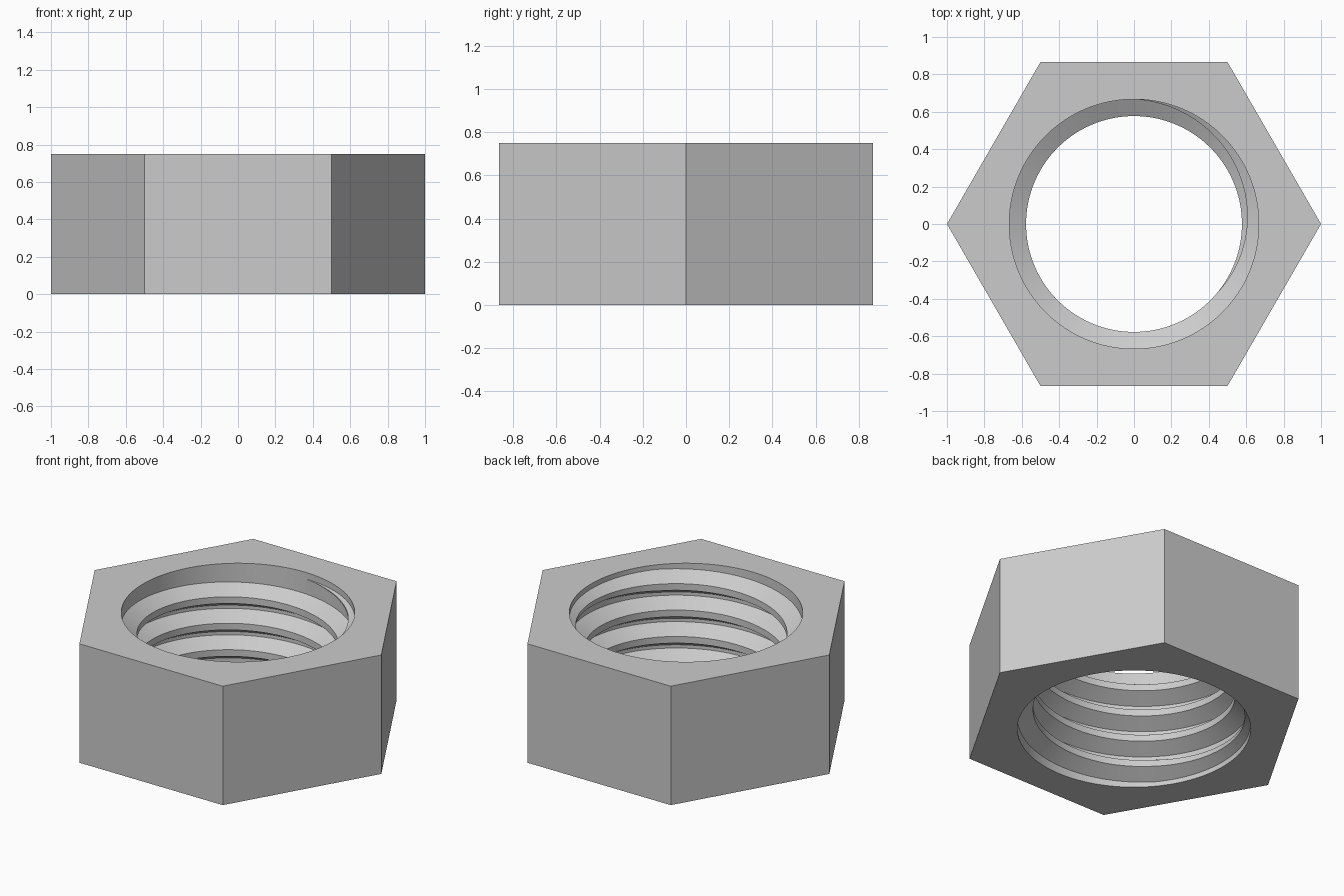
import bpy, bmesh, math

old = bpy.data.objects.get("Cube")
if old:
    bpy.data.objects.remove(old, do_unlink=True)

HEIGHT = 0.75
HOLE_R = 0.667            # thread root radius
PITCH = 1 / 6
TURNS = 4
DEPTH = 0.09              # thread depth
CREST, ROOT = PITCH / 8, PITCH * 7 / 16   # half heights of a tooth
FADE = 0.36               # turns over which the thread ends taper out
SEGS = 180                # multiple of six, so columns meet the corners
START = math.pi / 2       # angle where the thread begins and ends
Z0 = (HEIGHT - TURNS * PITCH) / 2


def hex_radius(a):
    """Distance from the axis to the hexagon wall at angle a."""
    sector = math.pi / 3
    return math.cos(sector / 2) / math.cos(a % sector - sector / 2)


def section(turn):
    """Closed radial cross-section (radius, z) at a fraction of a turn."""
    outer = hex_radius(START + turn * math.tau)
    pts = [(outer, 0), (HOLE_R, 0)]
    for k in range(TURNS):
        t = k + turn
        s = max(0, min(1, t / FADE, (TURNS - t) / FADE))
        z = Z0 + t * PITCH
        inner = HOLE_R - DEPTH * s
        pts += [(HOLE_R, z - ROOT * s), (inner, z - CREST * s),
                (inner, z + CREST * s), (HOLE_R, z + ROOT * s)]
    return pts + [(HOLE_R, HEIGHT), (outer, HEIGHT)]


# Sweep the changing section once around the axis
bm = bmesh.new()
columns = []
for i in range(SEGS + 1):
    a = START + math.tau * i / SEGS
    columns.append([bm.verts.new((r * math.cos(a), r * math.sin(a), z))
                    for r, z in section(i / SEGS)])
for c, d in zip(columns, columns[1:]):
    for j in range(len(c)):
        n = (j + 1) % len(c)
        bm.faces.new((c[j], c[n], d[n], d[j]))
bmesh.ops.remove_doubles(bm, verts=bm.verts, dist=1e-5)
bmesh.ops.recalc_face_normals(bm, faces=bm.faces)

mesh = bpy.data.meshes.new("hex_nut")
bm.to_mesh(mesh)
bm.free()
nut = bpy.data.objects.new("hex_nut", mesh)
bpy.context.collection.objects.link(nut)

# Plain grey metal
grey = bpy.data.materials.new("light_grey")
grey.use_nodes = True
colour = (0.6, 0.6, 0.6, 1)
grey.diffuse_color = colour
grey.node_tree.nodes["Principled BSDF"].inputs["Base Color"].default_value = colour
mesh.materials.append(grey)

# Smooth bore and thread, crisp edges
bpy.ops.object.select_all(action='DESELECT')
nut.select_set(True)
bpy.context.view_layer.objects.active = nut
bpy.ops.object.shade_smooth_by_angle(angle=math.radians(25))
